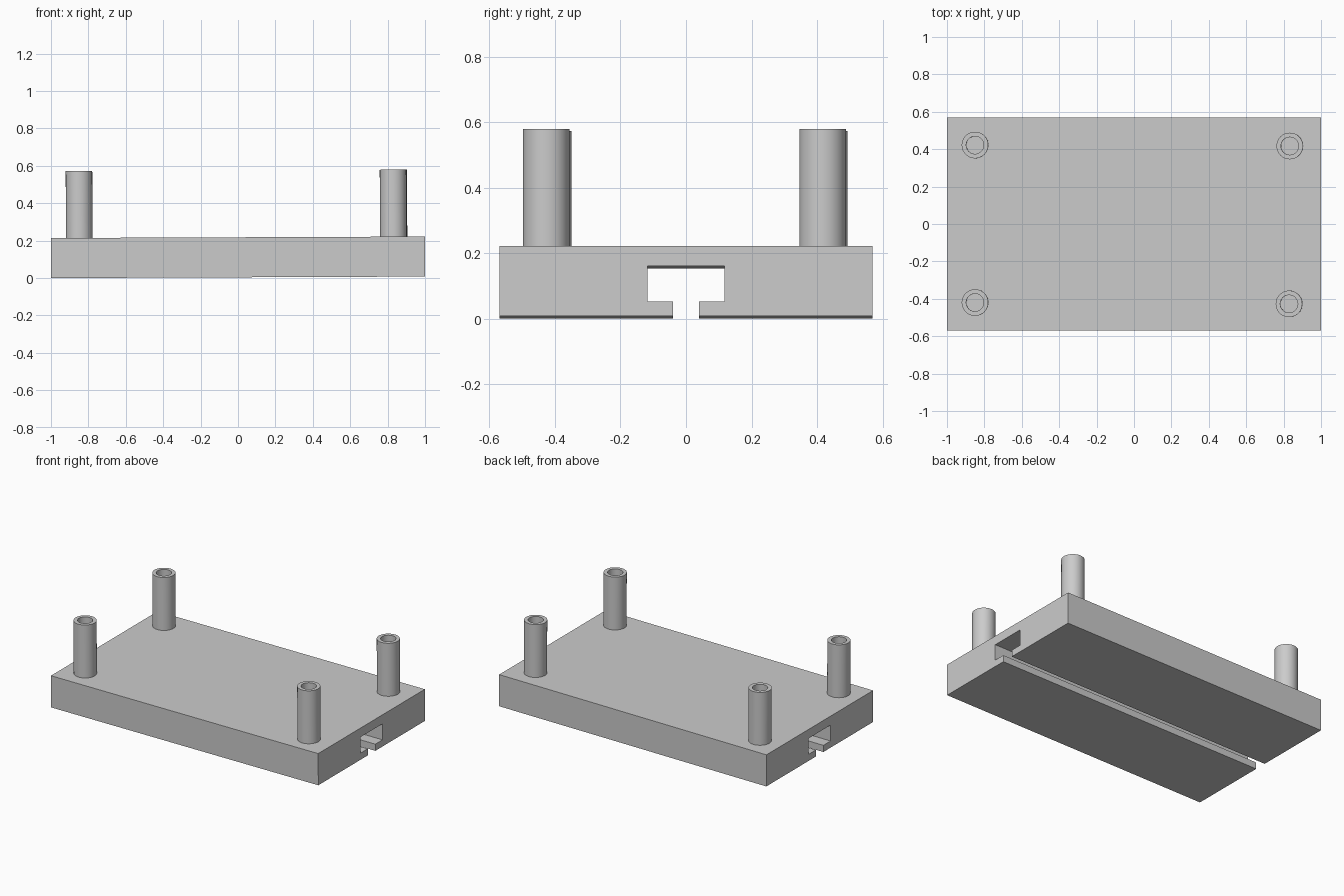
import bpy, bmesh, math
from mathutils import Matrix, Vector

if "Cube" in bpy.data.objects:
    bpy.data.objects.remove(bpy.data.objects["Cube"])

grey = bpy.data.materials.new("plain grey")
grey.use_nodes = True
colour = (0.6, 0.6, 0.6, 1)
grey.diffuse_color = colour
grey.node_tree.nodes["Principled BSDF"].inputs["Base Color"].default_value = colour

# The whole part leans very slightly up towards +x
TILT = Matrix.Translation((0, 0, 0.004)) @ Matrix.Rotation(-0.004, 4, 'Y')
PLATE_TOP = 0.214


def finish(bm, name, smooth=False):
    bmesh.ops.recalc_face_normals(bm, faces=bm.faces)
    bm.transform(TILT)
    mesh = bpy.data.meshes.new(name)
    bm.to_mesh(mesh)
    bm.free()
    mesh.materials.append(grey)
    obj = bpy.data.objects.new(name, mesh)
    bpy.context.collection.objects.link(obj)
    if smooth:
        bpy.ops.object.select_all(action='DESELECT')
        obj.select_set(True)
        bpy.context.view_layer.objects.active = obj
        bpy.ops.object.shade_smooth_by_angle(angle=math.radians(35))
    return obj


# Base plate: half section (y, z) with a T-slot, mirrored and extruded along x
half = [(0.04, 0), (0.57, 0), (0.57, PLATE_TOP)]
slot = [(0.117, 0.153), (0.117, 0.045), (0.04, 0.045)]
section = half + [(-y, z) for y, z in reversed(half)]
section += [(-y, z) for y, z in reversed(slot)] + slot
bm = bmesh.new()
face = bm.faces.new([bm.verts.new((-1, y, z)) for y, z in section])
out = bmesh.ops.extrude_face_region(bm, geom=[face])
moved = [v for v in out["geom"] if isinstance(v, bmesh.types.BMVert)]
bmesh.ops.translate(bm, verts=moved, vec=(2, 0, 0))
finish(bm, "base_plate")


# Hollow standoff posts: a wall section spun around the post axis
def standoff(name, x, y, outer=0.071, inner=0.047, top=0.572):
    bm = bmesh.new()
    wall = [(0, PLATE_TOP + 0.002), (inner, PLATE_TOP + 0.002), (inner, top),
            (outer, top), (outer, PLATE_TOP - 0.01)]
    verts = [bm.verts.new((r, 0, z)) for r, z in wall]
    edges = [bm.edges.new(pair) for pair in zip(verts, verts[1:])]
    bmesh.ops.spin(bm, geom=verts + edges, cent=(0, 0, 0), axis=(0, 0, 1),
                   angle=math.tau, steps=48, use_duplicate=False)
    bmesh.ops.remove_doubles(bm, verts=bm.verts, dist=0.0005)
    bmesh.ops.translate(bm, verts=bm.verts, vec=Vector((x, y, 0)))
    finish(bm, name, smooth=True)


standoff("front_left_standoff", 0.831, -0.427)
standoff("front_right_standoff", -0.848, -0.42)
standoff("back_left_standoff", 0.835, 0.417)
standoff("back_right_standoff", -0.848, 0.422)
